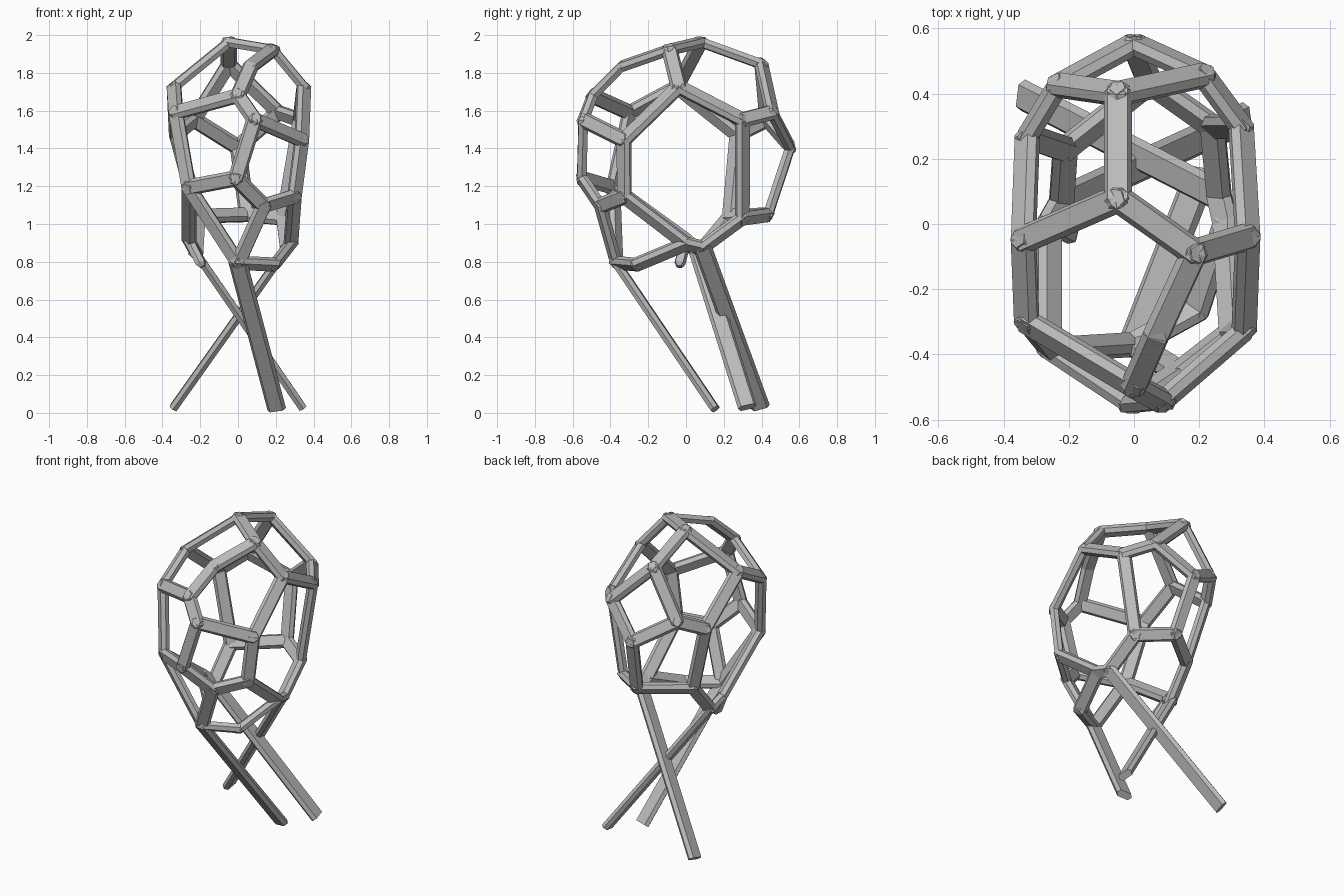
import bpy, bmesh
from mathutils import Vector

cube = bpy.data.objects.get("Cube")
if cube:
    bpy.data.objects.remove(cube, do_unlink=True)

grey = bpy.data.materials.new("plain grey")
grey.use_nodes = True
colour = (0.5, 0.5, 0.5, 1)
grey.diffuse_color = colour
grey.node_tree.nodes["Principled BSDF"].inputs["Base Color"].default_value = colour

CENTRE = Vector((0, 0, 1.3))

# Corner points of the cage
corner = {
    "top": (-.05, .08, 1.98), "top_back": (-.05, .41, 1.86), "top_left": (.19, -.09, 1.94),
    "brow": (.07, -.35, 1.85), "shoulder_left": (.36, -.04, 1.74),
    "shoulder_right": (-.35, -.05, 1.74), "front_high": (0, -.51, 1.69),
    "right_front": (-.34, -.31, 1.6), "front_mid": (.09, -.56, 1.56),
    "left_front": (.35, -.34, 1.45), "left_low": (.31, -.34, 1.14),
    "front_low": (.14, -.47, 1.09), "front_side": (-.01, -.57, 1.24),
    "right_low": (-.27, -.4, 1.19), "front_foot": (0, -.38, .78),
    "keel": (.2, -.27, .77), "base_left": (.29, .0, .88), "hip_left": (.27, .09, .86),
    "back_left_low": (.25, .31, 1.02), "back_left_high": (.34, .31, 1.56),
    "back_left_top": (.22, .47, 1.6), "back": (0, .57, 1.41),
    "back_low": (.05, .45, 1.04), "back_right_top": (-.24, .44, 1.56),
    "back_right_mid": (-.34, .28, 1.48), "back_right_low": (-.22, .24, 1.03),
    "base_right": (-.27, 0, .9), "hip_right": (-.23, .07, .83),
}
# Pull the outer corners in to the bar centre lines
for name, p in corner.items():
    p = Vector(p)
    corner[name] = p - (p - CENTRE).normalized() * .018

# Chains of bars
chains = [
    "top_back top top_left brow front_high front_mid front_side front_low front_foot",
    "top shoulder_right right_front right_low front_foot keel base_left",
    "top_left shoulder_left left_front left_low base_left hip_left back_left_low",
    "back_left_low back_left_high shoulder_left",
    "front_high right_front",
    "front_mid left_front",
    "left_low front_low",
    "front_side right_low",
    "top_back back_left_top back back_right_top top_back",
    "back_left_high back_left_top",
    "back_left_low back_low back",
    "back_low back_right_low back_right_mid back_right_top",
    "back_right_mid shoulder_right",
    "back_right_low hip_right base_right right_low",
]


def make_bar(name, a, b, outward, half_width=.043, half_depth=.025, foot=False):
    """Flat six-sided bar with tapered ends, its broad face turned outward."""
    along = (b - a).normalized()
    side = along.cross(outward).normalized()
    out = side.cross(along)
    section = [(-1, 0), (-.7, -1), (.7, -1), (1, 0), (.7, 1), (-.7, 1)]
    stations = [(a - along * .03, .55), (a - along * .008, 1)]
    stations += [(b, 1)] if foot else [(b + along * .008, 1), (b + along * .03, .55)]
    bm = bmesh.new()
    rings = []
    for centre, size in stations:
        rings.append([bm.verts.new(centre + side * (u * half_width * size)
                                   + out * (v * half_depth * size)) for u, v in section])
    for r, s in zip(rings, rings[1:]):
        for i in range(6):
            j = (i + 1) % 6
            bm.faces.new((r[i], r[j], s[j], s[i]))
    bm.faces.new(rings[0])
    bm.faces.new(rings[-1])
    bmesh.ops.recalc_face_normals(bm, faces=bm.faces)
    mesh = bpy.data.meshes.new(name)
    bm.to_mesh(mesh)
    bm.free()
    mesh.materials.append(grey)
    obj = bpy.data.objects.new(name, mesh)
    bpy.context.collection.objects.link(obj)


# Cage bars
for chain in chains:
    names = chain.split()
    for m, n in zip(names, names[1:]):
        a, b = corner[m], corner[n]
        make_bar(f"bar_{m}_to_{n}", a, b, (a + b) / 2 - CENTRE)

# Short stub under the right base
a = corner["base_right"]
make_bar("base_stub", a, Vector((-.2, -.03, .8)), a - CENTRE, .03)

# Crossing legs
legs = {
    "front_leg": ("front_foot", (.205, .155, .02)),
    "left_hip_leg": ("hip_left", (-.34, .395, .03)),
    "right_hip_leg": ("hip_right", (.34, .325, .03)),
}
for name, (start, end) in legs.items():
    a = corner[start]
    make_bar(name, a, Vector(end), a - CENTRE, .05, .022, foot=True)
